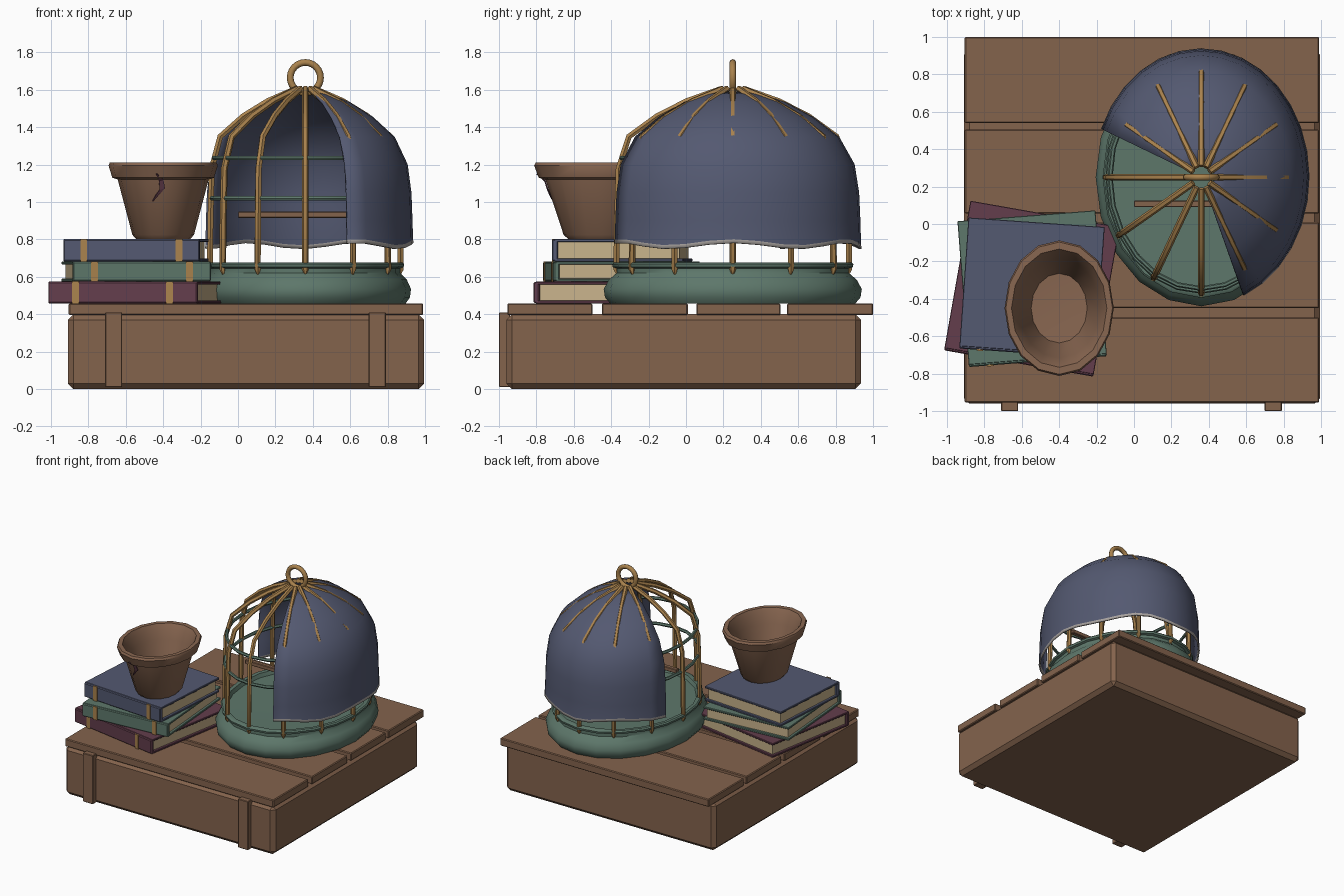
import bpy, bmesh, math
from mathutils import Matrix, Vector

old = bpy.data.objects.get("Cube")
if old:
    bpy.data.objects.remove(old, do_unlink=True)


def material(name, r, g, b):
    m = bpy.data.materials.new(name)
    m.use_nodes = True
    m.diffuse_color = (r, g, b, 1)
    bsdf = m.node_tree.nodes["Principled BSDF"]
    bsdf.inputs["Base Color"].default_value = (r, g, b, 1)
    bsdf.inputs["Roughness"].default_value = 0.8
    return m


WOOD = material("brown wood", 0.23, 0.125, 0.073)
CLAY = material("terracotta", 0.25, 0.135, 0.082)
CLOTH = material("slate blue", 0.088, 0.1, 0.165)
GREEN = material("sage green", 0.11, 0.185, 0.145)
GOLD = material("old gold", 0.4, 0.225, 0.075)
WINE = material("burgundy", 0.125, 0.047, 0.072)
PAPER = material("paper", 0.58, 0.45, 0.26)
HEM = material("pale hem", 0.4, 0.37, 0.35)

CAGE = Vector((0.36, 0.25, 0))


def finish(name, bm, mats, smooth=None):
    bmesh.ops.recalc_face_normals(bm, faces=bm.faces)
    mesh = bpy.data.meshes.new(name)
    bm.to_mesh(mesh)
    bm.free()
    ob = bpy.data.objects.new(name, mesh)
    bpy.context.collection.objects.link(ob)
    for m in mats:
        mesh.materials.append(m)
    if smooth:
        select(ob)
        bpy.ops.object.shade_smooth_by_angle(angle=math.radians(smooth))
    return ob


def select(ob):
    bpy.ops.object.select_all(action='DESELECT')
    ob.select_set(True)
    bpy.context.view_layer.objects.active = ob


def box(name, lo, hi, mat, bevel=0, frame=Matrix()):
    lo, hi = Vector(lo), Vector(hi)
    bm = bmesh.new()
    bmesh.ops.create_cube(bm, size=1)
    size = hi - lo
    for v in bm.verts:
        v.co = Vector([c * s for c, s in zip(v.co, size)]) + (lo + hi) / 2
    if bevel:
        bmesh.ops.bevel(bm, geom=bm.edges[:], offset=bevel, segments=1, affect='EDGES')
    bm.transform(frame)
    return finish(name, bm, [mat])


def lathe(name, profile, sides, centre, rx, ry, mat, smooth):
    """Turned shape with an elliptical plan; the profile holds (radius, z)."""
    bm = bmesh.new()
    rows = []
    for r, z in profile:
        if r == 0:
            rows.append([bm.verts.new((centre[0], centre[1], z))] * sides)
            continue
        rows.append([bm.verts.new((centre[0] + rx * r * math.cos(a),
                                   centre[1] + ry * r * math.sin(a), z))
                     for a in (math.tau * i / sides for i in range(sides))])
    for a, b in zip(rows, rows[1:]):
        for i in range(sides):
            j = (i + 1) % sides
            bm.faces.new(list(dict.fromkeys((a[i], a[j], b[j], b[i]))))
    return finish(name, bm, [mat], smooth)


def tubes(name, paths, radius, mat, cyclic=False, taper=False):
    """Round wires along several paths, turned into one mesh."""
    cu = bpy.data.curves.new(name, 'CURVE')
    cu.dimensions = '3D'
    cu.bevel_depth = radius
    cu.bevel_resolution = 1
    cu.use_fill_caps = not cyclic
    for path in paths:
        sp = cu.splines.new('POLY')
        sp.points.add(len(path) - 1)
        for p, co in zip(sp.points, path):
            p.co = (*co, 1)
        sp.use_cyclic_u = cyclic
        if taper:
            sp.points[0].radius = 0.15
    cu.materials.append(mat)
    ob = bpy.data.objects.new(name, cu)
    bpy.context.collection.objects.link(ob)
    select(ob)
    bpy.ops.object.convert(target='MESH')
    bpy.ops.object.shade_smooth_by_angle(angle=math.radians(50))


def oval(angle, r, z, rx, ry):
    return CAGE + Vector((rx * r * math.cos(angle), ry * r * math.sin(angle), z))


# Crate: body, lid planks and front battens
box("crate_body", (-0.91, -0.96, 0), (0.995, 0.935, 0.4), WOOD, 0.03)
for i, (y0, y1) in enumerate([(-0.955, -0.5), (-0.45, 0.01), (0.055, 0.505), (0.54, 1)]):
    box(f"lid_plank_{i + 1}", (-0.905, y0, 0.395), (0.99, y1, 0.458), WOOD, 0.006)
for side, x in (("right", -0.665), ("left", 0.745)):
    box(f"front_batten_{side}", (x - 0.046, -1, 0.01), (x + 0.046, -0.94, 0.41), WOOD, 0.004)


# Books: boards, spine at the front, recessed pages, gold spine bands
def book(name, centre, width, depth, z0, z1, turn, mat):
    f = Matrix.Translation((*centre, 0)) @ Matrix.Rotation(math.radians(turn), 4, 'Z')
    w, d, t = width / 2, depth / 2, 0.016
    box(name + "_lower_board", (-w, -d, z0), (w, d, z0 + t), mat, 0.003, f)
    box(name + "_upper_board", (-w, -d, z1 - t), (w, d, z1), mat, 0.003, f)
    box(name + "_spine", (-w, -d - 0.012, z0 + 0.002), (w, -d + 0.02, z1 - 0.002), mat, 0.006, f)
    box(name + "_pages", (-w + 0.02, -d + 0.01, z0 + t), (w - 0.02, d - 0.02, z1 - t), PAPER, 0, f)
    for s in (-1, 1):
        x = s * 0.255
        box(f"{name}_band_{'right' if s < 0 else 'left'}", (x - 0.018, -d - 0.017, z0),
            (x + 0.018, -d - 0.008, z1), GOLD, 0, f)


book("bottom_book", (-0.545, -0.34), 0.81, 0.8, 0.458, 0.574, -10, WINE)
book("middle_book", (-0.545, -0.34), 0.74, 0.77, 0.574, 0.682, 4.5, GREEN)
book("top_book", (-0.545, -0.335), 0.73, 0.69, 0.682, 0.802, -4, CLOTH)

# Flower pot with rolled rim and hollow inside
POT = (-0.4, -0.45)
lathe("flower_pot", [(0, 0.802), (0.145, 0.802), (0.165, 0.825), (0.243, 1.12), (0.272, 1.13),
                     (0.292, 1.195), (0.285, 1.212), (0.255, 1.212), (0.235, 1.17), (0.215, 1.1),
                     (0.15, 0.86), (0, 0.85)], 16, POT, 1, 1.24, CLAY, 40)

# Crack plate lying on the front of the pot
crack = [(-0.435, 1.15, 0.004), (-0.41, 1.115, 0.012), (-0.405, 1.07, 0.014),
         (-0.43, 1.04, 0.01), (-0.455, 1.005, 0.003)]
bm = bmesh.new()
pairs = []
for x, z, h in crack:
    r = 0.282 if z > 1.14 else 0.165 + (z - 0.825) * 0.265 + 0.004
    y = POT[1] - 1.24 * math.sqrt(r * r - (x - POT[0]) ** 2)
    pairs.append([bm.verts.new((x + s * h, y, z + s * h * 0.3)) for s in (-1, 1)])
for a, b in zip(pairs, pairs[1:]):
    bm.faces.new((a[0], a[1], b[1], b[0]))
plate = finish("pot_crack", bm, [WINE])
mod = plate.modifiers.new("thickness", 'SOLIDIFY')
mod.thickness = 0.006
mod.offset = 0

# Cage base tray
lathe("cage_base", [(0, 0.458), (0.95, 0.458), (0.99, 0.49), (1, 0.535), (0.96, 0.585),
                    (0.9, 0.62), (0.9, 0.645), (0.93, 0.652), (0.935, 0.668), (0.92, 0.677),
                    (0.87, 0.675), (0.85, 0.645), (0, 0.64)], 20, CAGE, 0.565, 0.69, GREEN, 45)

# Cage bars, hoops, perch and hanging ring
bar = [(1.01, 0.605), (1.02, 0.64), (1.015, 0.9), (1, 1.18), (0.91, 1.35), (0.66, 1.46),
       (0.4, 1.54), (0.1, 1.605)]
tubes("cage_bars", [[oval(math.tau * k / 12, r, z, 0.5, 0.61) for r, z in bar]
                    for k in range(12)], 0.018, GOLD, taper=True)
for name, z, r in (("lower_hoop", 1.02, 1), ("upper_hoop", 1.235, 0.975)):
    tubes(name, [[oval(math.tau * k / 24, r, z, 0.5, 0.61) for k in range(24)]],
          0.013, GREEN, cyclic=True)
box("perch", (0, 0.09, 0.915), (0.72, 0.125, 0.948), WOOD, 0.004)
bpy.ops.mesh.primitive_torus_add(major_segments=24, minor_segments=8, major_radius=0.081,
                                 minor_radius=0.018, location=CAGE + Vector((0, 0, 1.665)),
                                 rotation=(math.pi / 2, 0, 0))
ring = bpy.context.object
ring.name = "hanging_ring"
ring.data.materials.append(GOLD)
bpy.ops.object.shade_smooth_by_angle(angle=math.radians(60))

# Cloth draped over the back and left, with a wavy pale hem
drape = [(1.005, 0.765), (1.0, 0.785), (0.995, 0.9), (0.985, 1.05), (0.95, 1.2), (0.83, 1.345),
         (0.63, 1.45), (0.41, 1.53), (0.23, 1.57), (0.12, 1.585)]
start, end, steps = math.radians(-67), math.radians(158), 20
bm = bmesh.new()
rows = []
for level, (r, z) in enumerate(drape):
    row = []
    for i in range(steps + 1):
        wave = 0.016 * math.sin(i * 1.15 + 1) if level < 2 else 0
        p = oval(start + (end - start) * i / steps, r, z + wave, 0.57, 0.68)
        row.append(bm.verts.new(p))
    rows.append(row)
for level, (a, b) in enumerate(zip(rows, rows[1:])):
    for i in range(steps):
        f = bm.faces.new((a[i], a[i + 1], b[i + 1], b[i]))
        f.material_index = 1 if level == 0 else 0
cloth = finish("cage_cloth", bm, [CLOTH, HEM], 40)
mod = cloth.modifiers.new("thickness", 'SOLIDIFY')
mod.thickness = 0.012
mod.offset = 0
